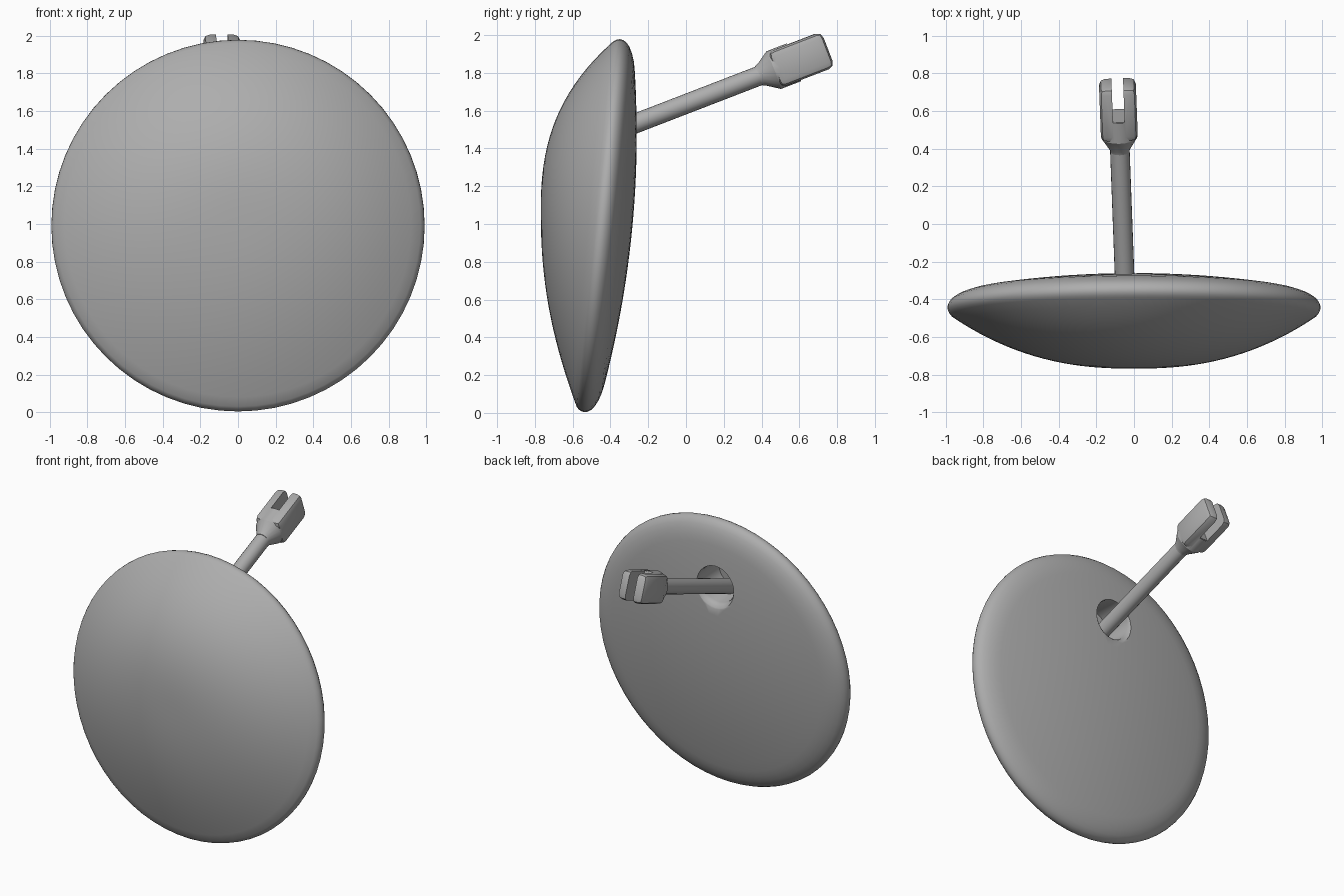
import bpy
import math
from mathutils import Vector, Matrix

if "Cube" in bpy.data.objects:
    bpy.data.objects.remove(bpy.data.objects["Cube"], do_unlink=True)

metal = bpy.data.materials.new("grey")
metal.use_nodes = True
grey = (0.42, 0.42, 0.42, 1)
metal.diffuse_color = grey
metal.node_tree.nodes["Principled BSDF"].inputs["Base Color"].default_value = grey


def add_mesh(name, verts, faces, matrix):
    mesh = bpy.data.meshes.new(name)
    mesh.from_pydata(verts, [], faces)
    mesh.materials.append(metal)
    obj = bpy.data.objects.new(name, mesh)
    bpy.context.collection.objects.link(obj)
    obj.matrix_world = matrix
    return obj


def revolve(name, profile, steps, matrix):
    """Spin (radius, height) points, listed bottom to top, about local z."""
    verts, rings, faces = [], [], []
    for r, h in profile:
        first = len(verts)
        count = steps if r > 0 else 1
        for i in range(count):
            a = math.tau * i / steps
            verts.append((r * math.cos(a), r * math.sin(a), h))
        rings.append([first + i % count for i in range(steps)])
    for low, high in zip(rings, rings[1:]):
        for i in range(steps):
            j = (i + 1) % steps
            loop = [low[i], low[j], high[j], high[i]]
            faces.append(list(dict.fromkeys(loop)))
    return add_mesh(name, verts, faces, matrix)


def box(name, low, high, matrix):
    bpy.ops.mesh.primitive_cube_add(size=1)
    obj = bpy.context.object
    obj.name = name
    low, high = Vector(low), Vector(high)
    obj.data.transform(Matrix.Translation((low + high) / 2) @ Matrix.Diagonal((high - low).to_4d()))
    obj.data.materials.append(metal)
    obj.matrix_world = matrix
    return obj


def activate(obj):
    bpy.ops.object.select_all(action="DESELECT")
    obj.select_set(True)
    bpy.context.view_layer.objects.active = obj


def combine(obj, other, operation):
    activate(obj)
    mod = obj.modifiers.new("combine", "BOOLEAN")
    mod.operation, mod.object, mod.solver = operation, other, "EXACT"
    bpy.ops.object.modifier_apply(modifier=mod.name)
    bpy.data.objects.remove(other, do_unlink=True)


def bevel(obj, width, segments):
    activate(obj)
    mod = obj.modifiers.new("bevel", "BEVEL")
    mod.width, mod.segments = width, segments
    bpy.ops.object.modifier_apply(modifier=mod.name)


def smooth(obj, degrees):
    activate(obj)
    bpy.ops.object.shade_smooth_by_angle(angle=math.radians(degrees))


# Domed disc: deep front dome, rounded rim, shallow back
disc_frame = Matrix.Translation((0, -0.45, 0.992)) @ Matrix.Rotation(math.radians(-95.5), 4, "X")
rim, back_radius = 0.97, 5.2
profile = []
for i in range(21):
    t = i / 20
    profile.append((rim * t, -0.035 - 0.285 * (1 - t ** 2.4)))
profile += [(0.981, -0.023), (0.989, -0.009), (0.992, 0.007), (0.988, 0.024),
            (0.976, 0.043), (0.954, 0.06), (0.922, 0.076), (0.88, 0.09)]
for i in range(12, -1, -1):
    r = 0.84 * i / 12
    profile.append((r, 0.166 - r * r / (2 * back_radius)))
disc = revolve("mirror_disc", profile, 64, disc_frame)

# Lean the dome so that its crown faces straight ahead
for v in disc.data.vertices:
    if v.co.z < -0.035:
        v.co.z += 0.11 * v.co.y * (1 - (v.co.xy.length / rim) ** 2)

# Round socket with a softened mouth in the back of the disc
socket = revolve("socket_cutter",
                 [(0, -0.1), (0.135, -0.1), (0.135, 0.105), (0.139, 0.122),
                  (0.148, 0.136), (0.16, 0.146), (0.19, 0.166), (0.19, 0.3), (0, 0.3)],
                 32, disc_frame @ Matrix.Translation((-0.05, -0.56, 0)))
combine(disc, socket, "DIFFERENCE")
smooth(disc, 35)

# Arm frame: local z runs along the rod, local x stays sideways
origin = Vector((-0.075, 0.39, 1.786))
axis = Vector((-0.035, 0.933, 0.36)).normalized()
side = Vector((0, 0, 1)).cross(axis).normalized()
rise = axis.cross(side)
arm_frame = Matrix.Translation(origin) @ Matrix((side, rise, axis)).transposed().to_4x4()

rod = revolve("rod", [(0, -0.9), (0.052, -0.9), (0.052, 0.02), (0, 0.02)], 20, arm_frame)
smooth(rod, 35)

# Fork: flared collar joined to a slotted block with chamfered prongs
fork = revolve("fork", [(0, -0.005), (0.056, -0.005), (0.06, 0.01), (0.107, 0.08),
                        (0.107, 0.195), (0, 0.195)], 20,
               arm_frame @ Matrix.Diagonal((0.91, 1, 1, 1)))
prongs = box("prongs", (-0.098, -0.1, 0.08), (0.098, 0.1, 0.386), arm_frame)
bevel(prongs, 0.034, 2)
slot = box("slot_cutter", (-0.031, -0.2, 0.198), (0.031, 0.2, 0.5), arm_frame)
combine(fork, prongs, "UNION")
combine(fork, slot, "DIFFERENCE")
smooth(fork, 30)
